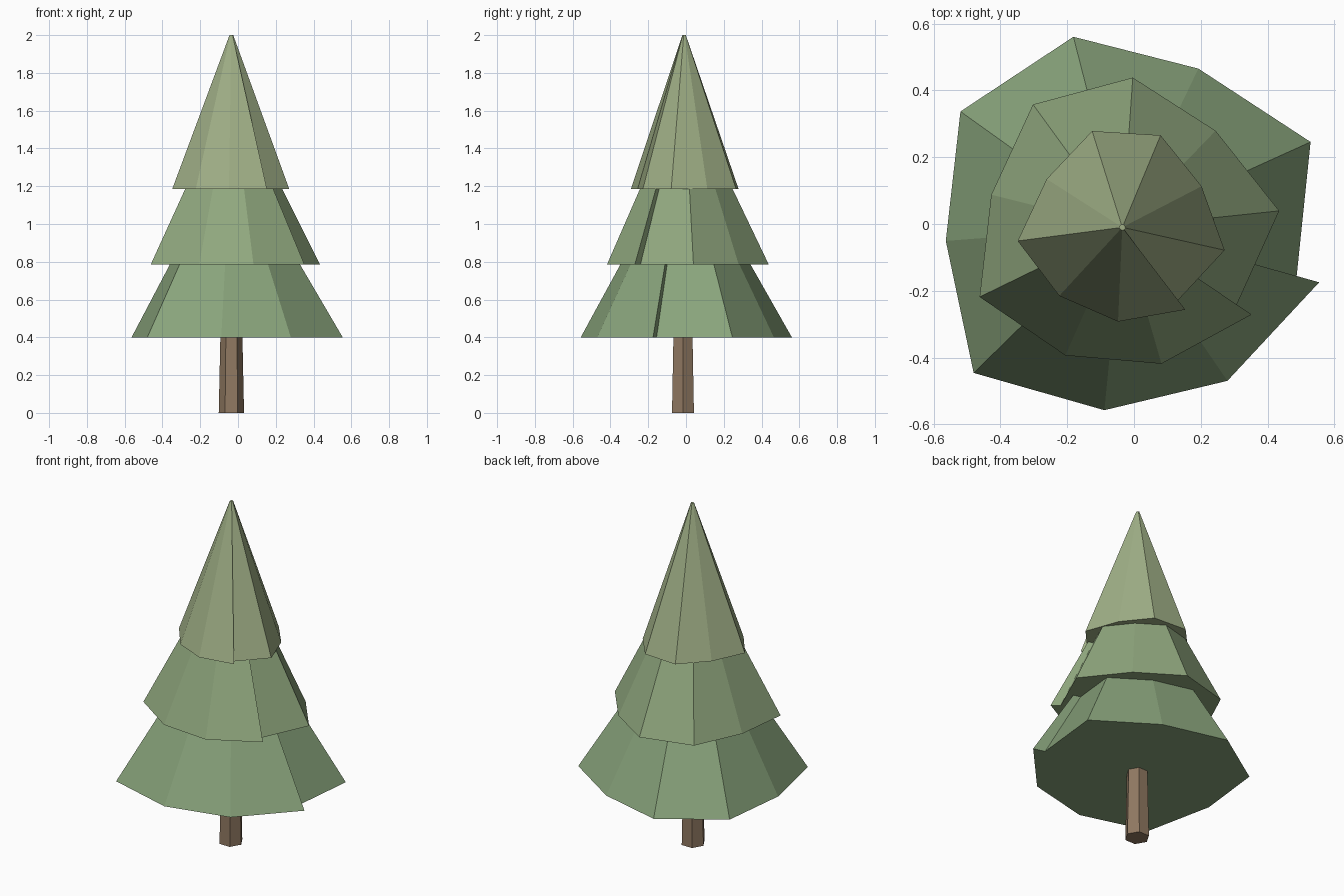
import bpy, bmesh
from math import radians, cos, sin

if "Cube" in bpy.data.objects:
    bpy.data.objects.remove(bpy.data.objects["Cube"])

CX, CY = -0.035, -0.01


def material(name, rgb):
    m = bpy.data.materials.new(name)
    m.diffuse_color = (*rgb, 1)
    m.use_nodes = True
    m.node_tree.nodes["Principled BSDF"].inputs["Base Color"].default_value = m.diffuse_color
    return m


def frustum(name, center, polar, z0, z1, s0, s1, mat):
    """Closed taper: a polar outline scaled by s0 at z0 and s1 at z1."""
    bm = bmesh.new()
    rings = []
    for z, s in ((z0, s0), (z1, s1)):
        rings.append([bm.verts.new((center[0] + s * r * cos(radians(a)),
                                    center[1] + s * r * sin(radians(a)), z))
                      for a, r in polar])
    low, high = rings
    n = len(polar)
    for i in range(n):
        j = (i + 1) % n
        bm.faces.new((low[i], low[j], high[j], high[i]))
    bm.faces.new(low[::-1])
    bm.faces.new(high)
    me = bpy.data.meshes.new(name)
    bm.to_mesh(me)
    bm.free()
    me.materials.append(mat)
    ob = bpy.data.objects.new(name, me)
    bpy.context.collection.objects.link(ob)
    return ob


# Trunk: tapered hexagonal post
frustum("trunk", (CX, -0.016), [(60 * i, 1) for i in range(6)],
        0, 0.42, 0.067, 0.058, material("bark", (0.28, 0.19, 0.12)))

# Foliage: one uneven outline with a stepped seam, shrunk and turned per tier
RADII = [0.542, 0.619, 0.527, 0.589, 0.596, 0.530, 0.623, 0.550, 0.557, 0.612]
TIERS = [
    ("lower_branches", 0.40, 0.785, 1.0, 0.617, (0.25, 0.37, 0.20)),
    ("middle_branches", 0.785, 1.185, 0.763, 0.763 * 0.573, (0.28, 0.39, 0.21)),
    ("top_branches", 1.185, 2.0, 0.507, 0.016, (0.35, 0.43, 0.24)),
]
turns = (0, -18.4, -37)
for (name, z0, z1, s0, s1, rgb), turn in zip(TIERS, turns):
    outline = [(-15.6 + turn + 40 * i, r) for i, r in enumerate(RADII)]
    frustum(name, (CX, CY), outline, z0, z1, s0, s1, material(name + "_green", rgb))
